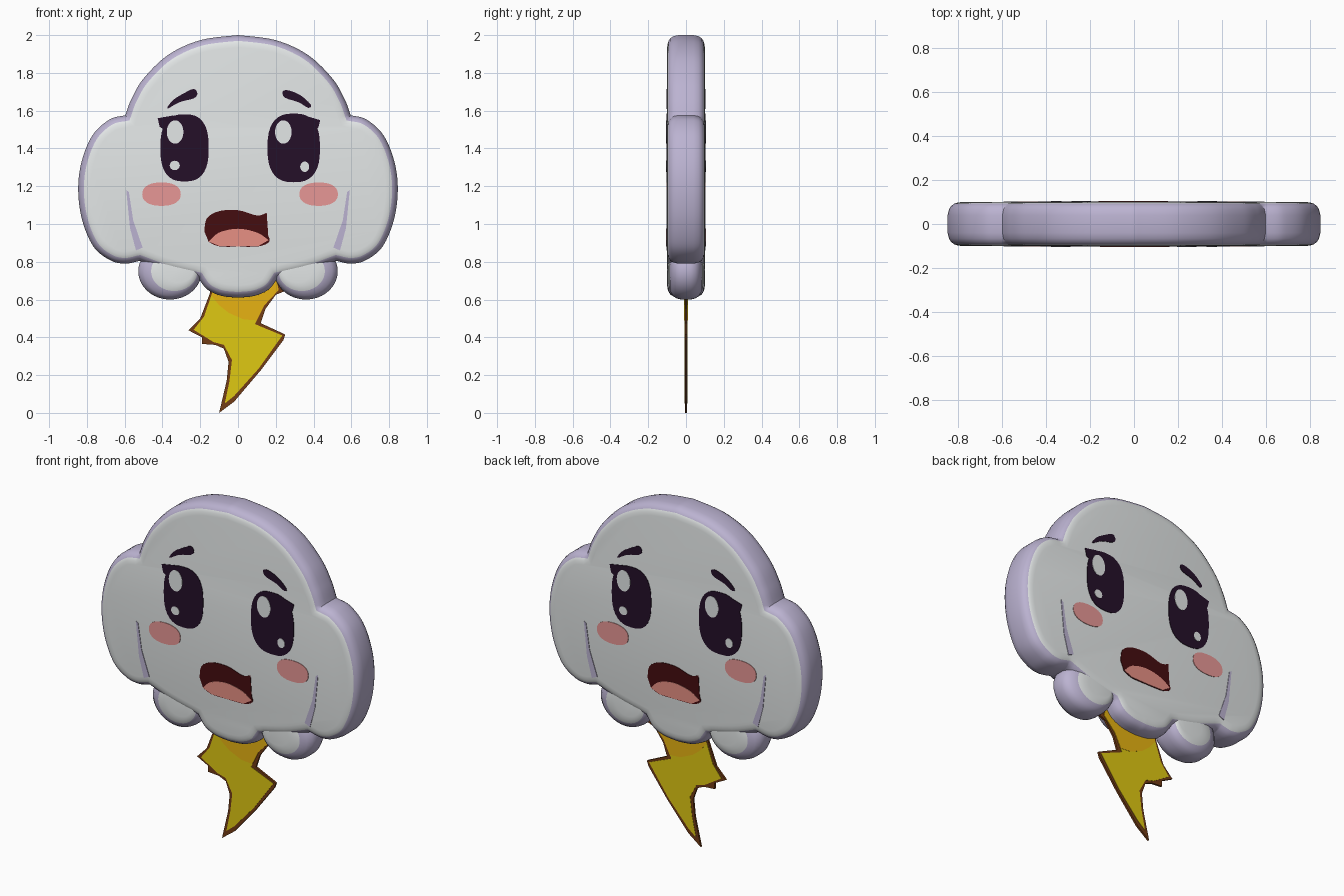
import bpy, bmesh, math
from mathutils import Vector

if "Cube" in bpy.data.objects:
    bpy.data.objects.remove(bpy.data.objects["Cube"])


def material(name, r, g, b):
    m = bpy.data.materials.new(name)
    m.diffuse_color = (r, g, b, 1)
    m.use_nodes = True
    m.node_tree.nodes["Principled BSDF"].inputs["Base Color"].default_value = m.diffuse_color
    return m


WHITE = material("cloud white", 0.80, 0.83, 0.83)
LILAC = material("lilac rim", 0.50, 0.45, 0.64)
INK = material("dark plum", 0.018, 0.005, 0.022)
BLUSH = material("blush pink", 0.82, 0.32, 0.31)
MAROON = material("mouth maroon", 0.06, 0.004, 0.005)
TONGUE = material("tongue coral", 0.80, 0.28, 0.23)
YELLOW = material("bolt yellow", 0.74, 0.58, 0.006)
ORANGE = material("bolt amber", 0.80, 0.45, 0.006)
BROWN = material("bolt brown", 0.17, 0.045, 0.008)


def curve(pts, n=7, closed=False):
    """Smooth curve through 2D points."""
    p = [Vector(q) for q in pts]
    k = len(p)
    p = [p[-1]] + p + [p[0], p[1]] if closed else [p[0]] + p + [p[-1]]
    out = []
    for i in range(k if closed else k - 1):
        a, b, c, d = p[i:i + 4]
        for j in range(n):
            t = j / n
            out.append(0.5 * (2 * b + (c - a) * t + (2 * a - 5 * b + 4 * c - d) * t * t
                              + (3 * b - a - 3 * c + d) * t ** 3))
    return out if closed else out + [p[-2]]


def oval(cx, cz, rx, rz, power=2.0, n=36):
    pts = []
    for i in range(n):
        a = -2 * math.pi * i / n
        c, s = math.cos(a), math.sin(a)
        pts.append(Vector((cx + rx * math.copysign(abs(c) ** (2 / power), c),
                           cz + rz * math.copysign(abs(s) ** (2 / power), s))))
    return pts


def finish(name, bm, mats):
    bmesh.ops.recalc_face_normals(bm, faces=bm.faces[:])
    me = bpy.data.meshes.new(name)
    bm.to_mesh(me)
    bm.free()
    for m in mats:
        me.materials.append(m)
    ob = bpy.data.objects.new(name, me)
    bpy.context.collection.objects.link(ob)
    return ob


def inset(pts, d):
    """Move a clockwise outline inwards by d."""
    out = []
    for i, p in enumerate(pts):
        a = (p - pts[i - 1]).normalized()
        b = (pts[(i + 1) % len(pts)] - p).normalized()
        n1, n2 = Vector((a.y, -a.x)), Vector((b.y, -b.x))
        out.append(p + d * (n1 + n2) / max(0.5, 1 + n1.dot(n2)))
    return out


def pillow(name, outline, profile, white_from, shift=0.0):
    """Rounded slab: rings of (inset, depth); white front and back, lilac rim."""
    bm = bmesh.new()
    full = [(d, -y) for d, y in reversed(profile)] + profile
    rings = []
    for d, y in full:
        rings.append([bm.verts.new((q.x + shift * d, y, q.y)) for q in inset(outline, d)])
    n = len(outline)
    for (r0, r1), (s0, s1) in zip(zip(rings, rings[1:]), zip(full, full[1:])):
        for i in range(n):
            f = bm.faces.new((r0[i], r0[(i + 1) % n], r1[(i + 1) % n], r1[i]))
            f.material_index = 0 if min(s0[0], s1[0]) >= white_from else 1
    bm.faces.new(rings[0])
    bm.faces.new(rings[-1])
    ob = finish(name, bm, [WHITE, LILAC])
    bpy.context.view_layer.objects.active = ob
    ob.select_set(True)
    bpy.ops.object.shade_smooth_by_angle(angle=math.radians(45))
    ob.select_set(False)


def plate(name, outline, y0, y1, mat, side=1):
    """Flat plate; side -1 turns it half round to the back."""
    bm = bmesh.new()
    a, b = ([bm.verts.new((side * p[0], side * y, p[1])) for p in outline] for y in (y0, y1))
    n = len(a)
    bm.faces.new(a)
    bm.faces.new(b)
    for i in range(n):
        bm.faces.new((a[i], a[(i + 1) % n], b[(i + 1) % n], b[i]))
    finish(name, bm, [mat])


# Cloud: dome, side puff and chin puff, mirrored
dome = curve([(0, 2.0), (0.2, 1.973), (0.37, 1.895), (0.5, 1.77), (0.565, 1.66), (0.597, 1.575)])
puff = curve([(0.597, 1.575), (0.68, 1.553), (0.77, 1.47), (0.828, 1.33), (0.846, 1.18),
              (0.825, 1.02), (0.765, 0.88), (0.68, 0.81), (0.6, 0.79), (0.52, 0.805)])
hem = curve([(0.52, 0.805), (0.38, 0.755), (0.21, 0.715)], 4)
chin = curve([(0.21, 0.715), (0.165, 0.655), (0.09, 0.62), (0, 0.61)], 5)
half = dome + puff[1:] + hem[1:] + chin[1:]
outline = half + [Vector((-p.x, p.y)) for p in reversed(half[1:-1])]
pillow("cloud_body", outline, [(0, 0.04), (0.006, 0.066), (0.016, 0.082), (0.03, 0.092),
                               (0.045, 0.097), (0.065, 0.1)], 0.03)

# Small puffs under the cloud
for s, side in ((-1, "left"), (1, "right")):
    pillow("lower_puff_" + side, oval(s * 0.36, 0.75, 0.168, 0.15),
           [(0, 0.025), (0.006, 0.05), (0.02, 0.07), (0.045, 0.084), (0.07, 0.09), (0.09, 0.092)],
           0.045, -s * 0.5)

# Face, painted on the front and again on the back
mouth = (curve([(-0.178, 0.96), (-0.165, 1.03), (-0.1, 1.068), (0, 1.073), (0.1, 1.045),
                (0.152, 1.06)], 4)
         + curve([(0.16, 0.94), (0.165, 0.905), (0.11, 0.882), (0, 0.88), (-0.1, 0.882),
                  (-0.155, 0.905)], 4))
tongue = (curve([(-0.155, 0.907), (-0.1, 0.955), (0, 0.975), (0.1, 0.955), (0.162, 0.915)], 4)
          + [(0.11, 0.884), (0, 0.882), (-0.1, 0.884)])
brow_l = [(-0.375, 1.61), (-0.345, 1.655), (-0.29, 1.69), (-0.235, 1.715), (-0.215, 1.69),
          (-0.235, 1.665), (-0.31, 1.645)]
brow_r = [(0.235, 1.7), (0.265, 1.708), (0.33, 1.682), (0.385, 1.632), (0.372, 1.615),
          (0.32, 1.645), (0.25, 1.668)]
crease = [(0.592, 1.18), (0.578, 1.17), (0.555, 1.02), (0.505, 0.875), (0.54, 0.86), (0.572, 0.98)]

for side, tag in ((1, "front"), (-1, "back")):
    def paint(name, pts, mat, layer=0):
        plate(f"{name}_{tag}", pts, -0.098, -0.103 - 0.002 * layer, mat, side)

    paint("eye_left", oval(-0.283, 1.403, 0.128, 0.178, 2.6), INK)
    paint("eye_right", oval(0.295, 1.403, 0.139, 0.182, 2.6), INK)
    paint("lash_left", [(-0.425, 1.56), (-0.34, 1.575), (-0.36, 1.48), (-0.415, 1.515)], INK)
    paint("lash_right", [(0.435, 1.55), (0.35, 1.575), (0.38, 1.48), (0.425, 1.51)], INK)
    paint("eye_shine_left", oval(-0.333, 1.487, 0.044, 0.062), WHITE, 1)
    paint("eye_shine_right", oval(0.24, 1.487, 0.044, 0.062), WHITE, 1)
    paint("eye_glint_left", oval(-0.335, 1.31, 0.027, 0.025, n=16), WHITE, 1)
    paint("eye_glint_right", oval(0.353, 1.303, 0.024, 0.028, n=16), WHITE, 1)
    paint("brow_left", curve(brow_l, 3, True), INK)
    paint("brow_right", curve(brow_r, 3, True), INK)
    paint("cheek_left", oval(-0.405, 1.158, 0.102, 0.062, 2.3), BLUSH)
    paint("cheek_right", oval(0.427, 1.158, 0.102, 0.062, 2.3), BLUSH)
    paint("mouth", mouth, MAROON)
    paint("tongue", tongue, TONGUE, 1)
    for s, lr in ((-1, "left"), (1, "right")):
        paint("crease_" + lr, [(s * x, z) for x, z in crease], LILAC)

# Lightning bolt: brown border slab with yellow and amber faces
plate("bolt_border", [(-0.1, 0), (-0.06, 0.17), (-0.05, 0.27), (-0.075, 0.34), (-0.12, 0.36),
                      (-0.19, 0.365), (-0.19, 0.4), (-0.262, 0.437), (-0.2, 0.5), (-0.15, 0.63),
                      (-0.13, 0.74), (0.22, 0.74), (0.25, 0.645), (0.2, 0.625), (0.145, 0.55),
                      (0.12, 0.475), (0.25, 0.415), (0.24, 0.385), (0.12, 0.225), (-0.02, 0.06)],
      -0.006, 0.006, BROWN)
plate("bolt_face", [(-0.07, 0.05), (-0.045, 0.17), (-0.032, 0.28), (-0.075, 0.36), (-0.13, 0.375),
                    (-0.235, 0.44), (-0.18, 0.51), (-0.135, 0.64), (-0.12, 0.73), (0.2, 0.73),
                    (0.215, 0.65), (0.14, 0.57), (0.09, 0.47), (0.235, 0.41), (0.11, 0.235),
                    (-0.02, 0.09)], -0.008, 0.008, YELLOW)
plate("bolt_shade", [(-0.14, 0.62), (-0.12, 0.73), (0.2, 0.73), (0.215, 0.65), (0.14, 0.57),
                     (0.1, 0.49), (0.03, 0.495), (-0.05, 0.53), (-0.1, 0.57)],
      -0.0095, 0.0095, ORANGE)
